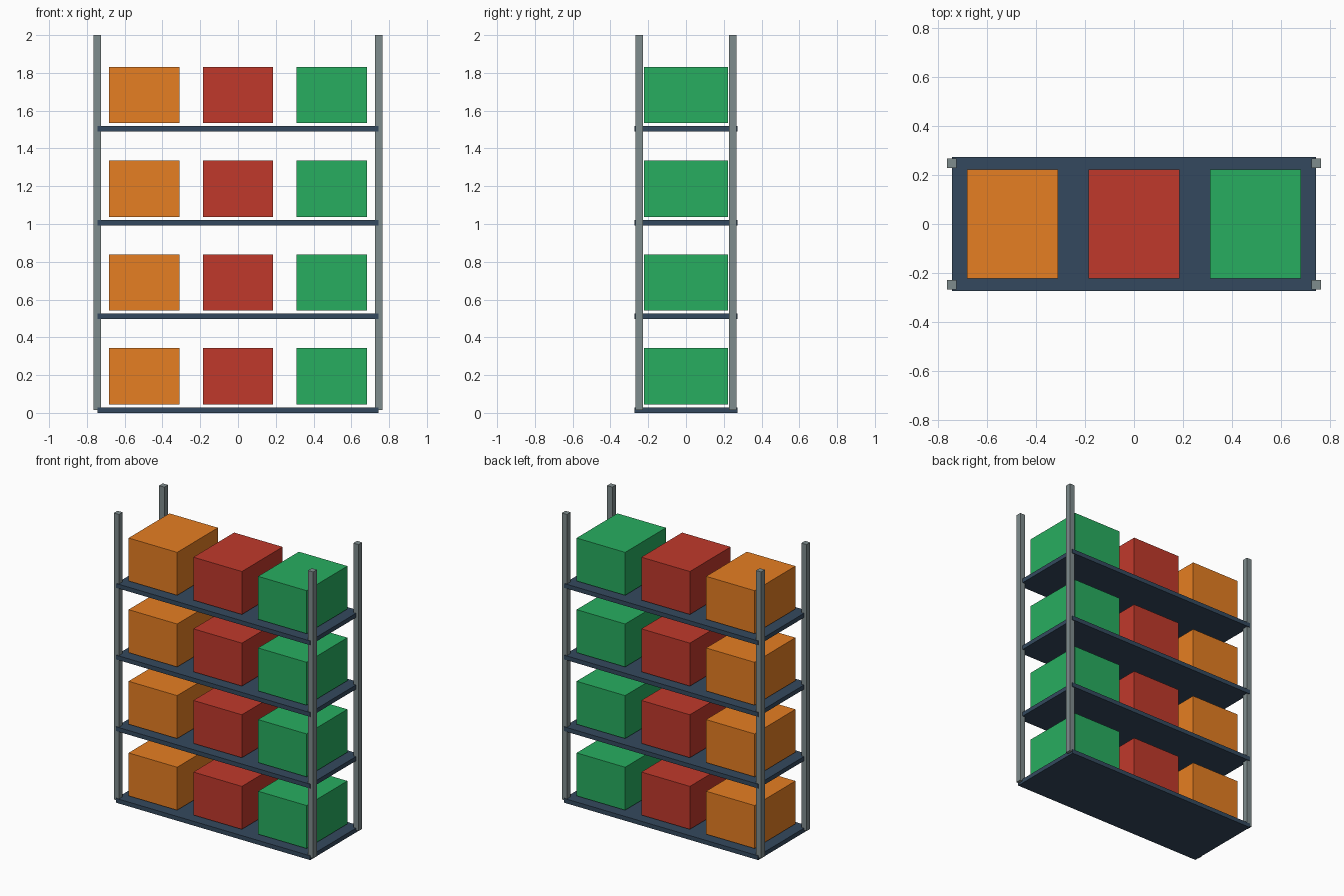
import bpy

default = bpy.data.objects.get("Cube")
if default:
    bpy.data.objects.remove(default, do_unlink=True)

S = 2 / 2.015  # design units to final size


def material(name, hex_code):
    def linear(c):
        return c / 12.92 if c <= 0.04045 else ((c + 0.055) / 1.055) ** 2.4
    rgb = [linear(int(hex_code[i:i + 2], 16) / 255) for i in (0, 2, 4)]
    mat = bpy.data.materials.new(name)
    mat.use_nodes = True
    mat.diffuse_color = (*rgb, 1)
    mat.node_tree.nodes["Principled BSDF"].inputs["Base Color"].default_value = (*rgb, 1)
    return mat


def box(name, center, size, mat):
    bpy.ops.mesh.primitive_cube_add(size=1, location=[c * S for c in center])
    obj = bpy.context.object
    obj.name = name
    obj.scale = [s * S for s in size]
    bpy.ops.object.transform_apply(location=False, rotation=False, scale=True)
    obj.data.materials.append(mat)
    return obj


slate = material("dark slate", "34495E")
steel = material("steel grey", "7F8C8D")
crate_colours = {
    "orange": material("orange", "E67E22"),
    "red": material("red", "C0392B"),
    "green": material("green", "27AE60"),
}

thickness = 0.03
base = thickness / 2  # centre height of the lowest shelf

# Corner posts, rising from the middle of the lowest shelf
for x, side in ((-0.75, "right"), (0.75, "left")):
    for y, end in ((-0.25, "front"), (0.25, "back")):
        box(f"{end}_{side}_post", (x, y, base + 1), (0.04, 0.04, 2), steel)

# Shelves, each carrying a row of three crates
for level in range(4):
    z = base + level * 0.5
    box(f"shelf_{level + 1}", (0, 0, z), (1.5, 0.55, thickness), slate)
    for i, (colour, mat) in enumerate(crate_colours.items()):
        box(f"{colour}_crate_{level + 1}", ((i - 1) * 0.5, 0, z + 0.18),
            (0.375, 0.45, 0.3), mat)
